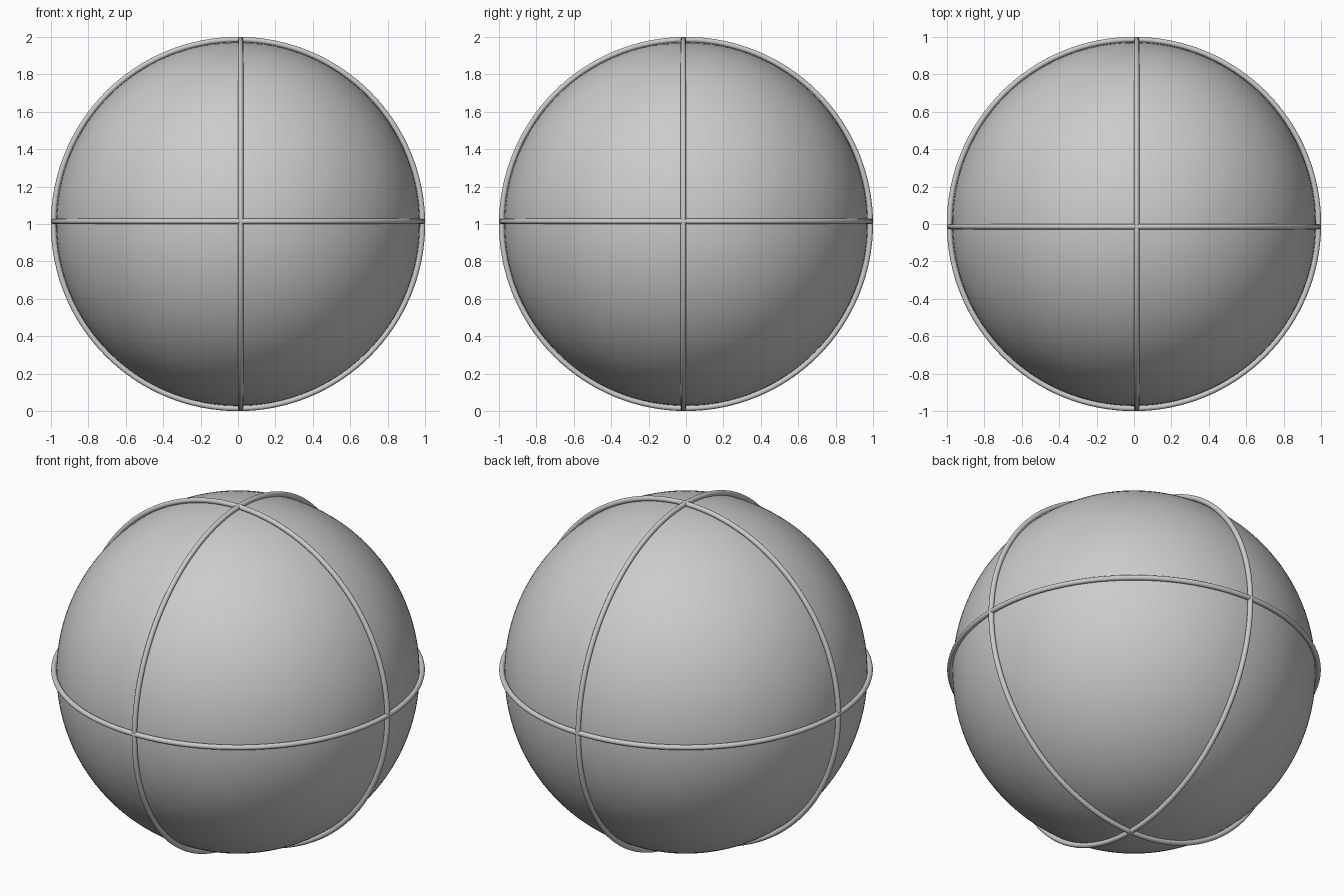
import bpy
from math import pi

if "Cube" in bpy.data.objects:
    bpy.data.objects.remove(bpy.data.objects["Cube"])

TUBE = 0.0143          # thickness radius of each hoop
OFF = 0.014            # hoops sit slightly off the middle planes
CENTRE = 1.0


def smooth(name):
    ob = bpy.context.object
    ob.name = name
    bpy.ops.object.shade_smooth()
    return ob


# main ball
bpy.ops.mesh.primitive_uv_sphere_add(segments=128, ring_count=64, radius=0.972,
                                     location=(0, 0, CENTRE))
smooth("ball")

# three raised hoops, one around each axis
hoops = [
    ("equator_hoop", (0, 0, CENTRE + OFF), (0, 0, 0)),
    ("side_hoop", (OFF, 0, CENTRE), (0, pi / 2, 0)),
    ("front_hoop", (0, -OFF, CENTRE), (pi / 2, 0, 0)),
]
for name, loc, rot in hoops:
    bpy.ops.mesh.primitive_torus_add(major_segments=128, minor_segments=16,
                                     major_radius=1.0 - TUBE, minor_radius=TUBE,
                                     location=loc, rotation=rot)
    smooth(name)
